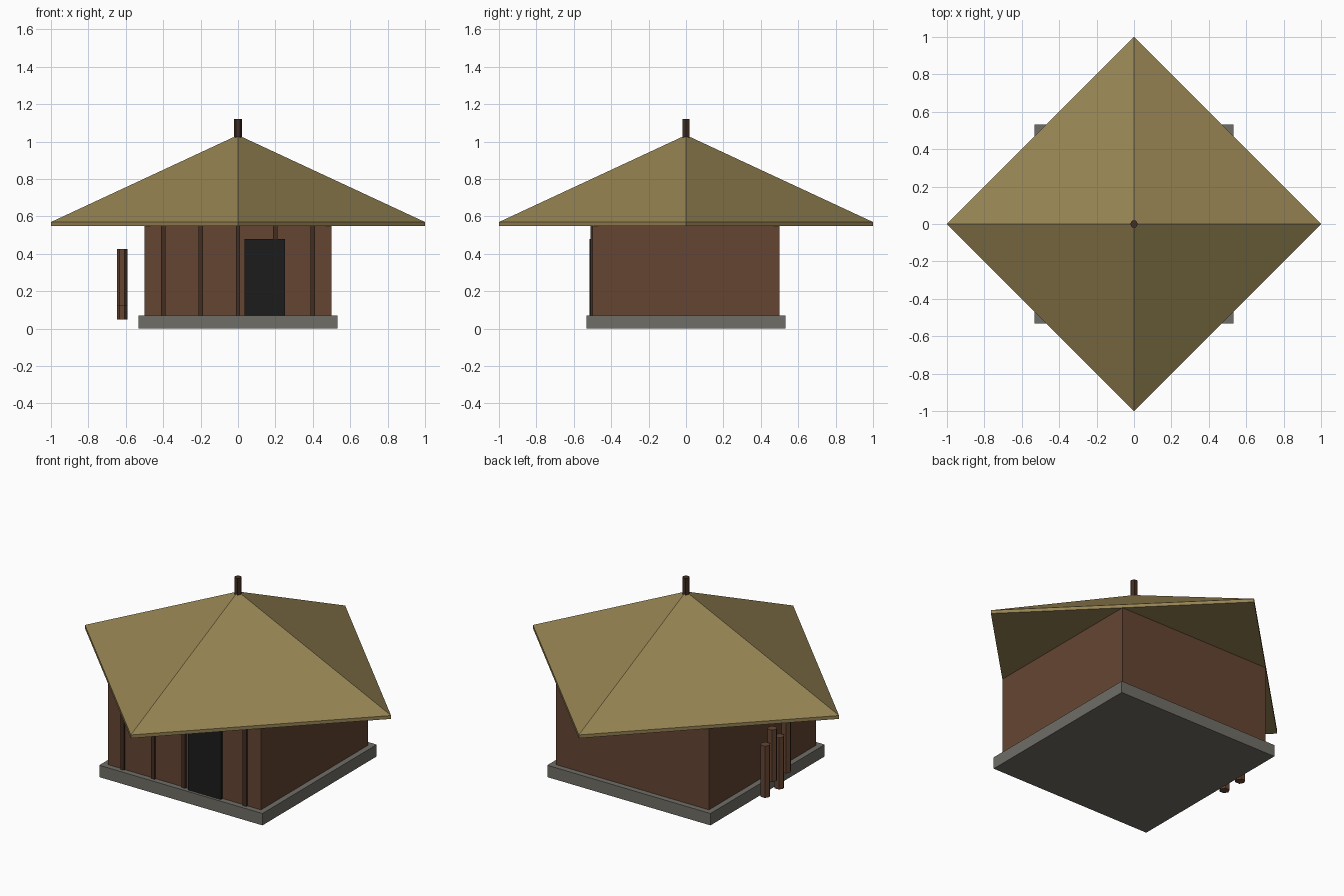
import bpy, math

if "Cube" in bpy.data.objects:
    bpy.data.objects.remove(bpy.data.objects["Cube"])


def material(name, rgb):
    m = bpy.data.materials.new(name)
    m.diffuse_color = (*rgb, 1)
    m.use_nodes = True
    m.node_tree.nodes["Principled BSDF"].inputs["Base Color"].default_value = m.diffuse_color
    return m


STONE = material("stone", (0.16, 0.155, 0.135))
WALL = material("wall_wood", (0.13, 0.06, 0.032))
DARK = material("dark_wood", (0.055, 0.027, 0.015))
THATCH = material("thatch", (0.30, 0.225, 0.085))
BLACK = material("doorway_black", (0.012, 0.012, 0.012))


def box(name, mat, x0, x1, y0, y1, z0, z1):
    bpy.ops.mesh.primitive_cube_add(size=1, location=((x0 + x1) / 2, (y0 + y1) / 2, (z0 + z1) / 2))
    o = bpy.context.object
    o.name = name
    o.scale = (x1 - x0, y1 - y0, z1 - z0)
    o.data.materials.append(mat)
    return o


def prism(name, mat, sides, r, x, y, z0, z1, turn=0, top=None):
    bpy.ops.mesh.primitive_cone_add(vertices=sides, radius1=r, radius2=r if top is None else top,
                                    depth=z1 - z0, location=(x, y, (z0 + z1) / 2),
                                    rotation=(0, 0, turn))
    o = bpy.context.object
    o.name = name
    o.data.materials.append(mat)
    return o


# stone base and walls
box("stone_base", STONE, -0.533, 0.533, -0.533, 0.533, 0, 0.07)
box("walls", WALL, -0.5, 0.5, -0.5, 0.5, 0.07, 0.56)

# front battens and doorway
for i in range(5):
    x = -0.4 + 0.2 * i
    box(f"front_batten_{i + 1}", DARK, x - 0.012, x + 0.012, -0.51, -0.49, 0.07, 0.56)
box("doorway", BLACK, 0.035, 0.25, -0.517, -0.49, 0.07, 0.48)

# pyramid roof on a thin eave slab, corners on the axes
prism("roof_eave", THATCH, 4, 1.0, 0, 0, 0.55, 0.57)
prism("roof", THATCH, 4, 1.0, 0, 0, 0.57, 1.035, top=0)
prism("roof_finial", DARK, 6, 0.021, 0, 0, 1.0, 1.12, math.pi / 6)

# staggered upright logs beside the left wall
for i in range(4):
    z = 0.05 + 0.07 * ((i + 1) % 2)
    prism(f"log_{i + 1}", WALL, 6, 0.028, -0.62, -0.05 + 0.065 * i, z, z + 0.305, math.pi / 6)
